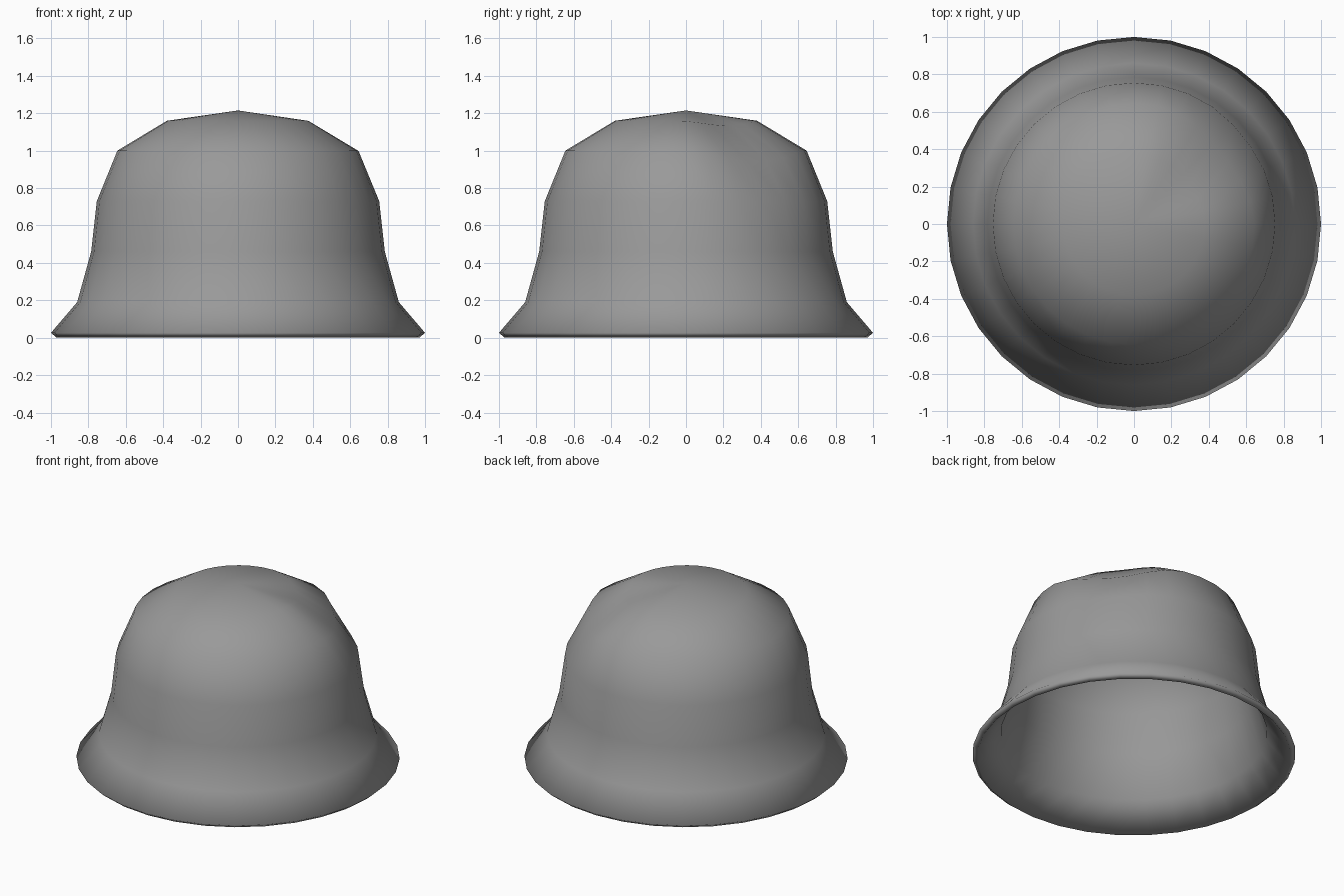
import bpy, bmesh, math
from mathutils import Vector

if "Cube" in bpy.data.objects:
    bpy.data.objects.remove(bpy.data.objects["Cube"])

SEGMENTS = 32
# Outer profile (radius, height) from crown to brim
PROFILE = [(0.38, 1.16), (0.645, 1.0), (0.755, 0.73),
           (0.785, 0.46), (0.86, 0.19), (1.0, 0.026)]

# Lathe the hat shell
bm = bmesh.new()
apex = bm.verts.new((0, 0, 1.215))
rings = []
for r, z in PROFILE:
    rings.append([bm.verts.new((r * math.cos(a), r * math.sin(a), z))
                  for a in (2 * math.pi * i / SEGMENTS for i in range(SEGMENTS))])
for i in range(SEGMENTS):
    j = (i + 1) % SEGMENTS
    bm.faces.new((apex, rings[0][i], rings[0][j]))
    for up, low in zip(rings, rings[1:]):
        bm.faces.new((up[i], low[i], low[j], up[j]))

# Soft dent in the crown, on the back right
angle = math.radians(38)
out = Vector((math.cos(angle), math.sin(angle), 0))
centre = out * 0.58 + Vector((0, 0, 1.02))
push = -(out * 0.6 + Vector((0, 0, 0.8)))
for v in bm.verts:
    t = max(0.0, 1 - (v.co - centre).length / 0.44)
    v.co += push * 0.08 * t * t * (3 - 2 * t)

mesh = bpy.data.meshes.new("bell_hat")
bm.to_mesh(mesh)
bm.free()
hat = bpy.data.objects.new("bell_hat", mesh)
bpy.context.collection.objects.link(hat)
bpy.context.view_layer.objects.active = hat
hat.select_set(True)

# Dark grey felt
felt = bpy.data.materials.new("dark_felt")
felt.diffuse_color = (0.32, 0.32, 0.32, 1)
felt.use_nodes = True
felt.node_tree.nodes["Principled BSDF"].inputs["Base Color"].default_value = felt.diffuse_color
mesh.materials.append(felt)

# Wall thickness going inwards
wall = hat.modifiers.new("wall", 'SOLIDIFY')
wall.thickness = 0.039
wall.offset = -1
wall.use_even_offset = True
bpy.ops.object.modifier_apply(modifier=wall.name)

# Smooth all over, including the rim
bpy.ops.object.shade_smooth()
